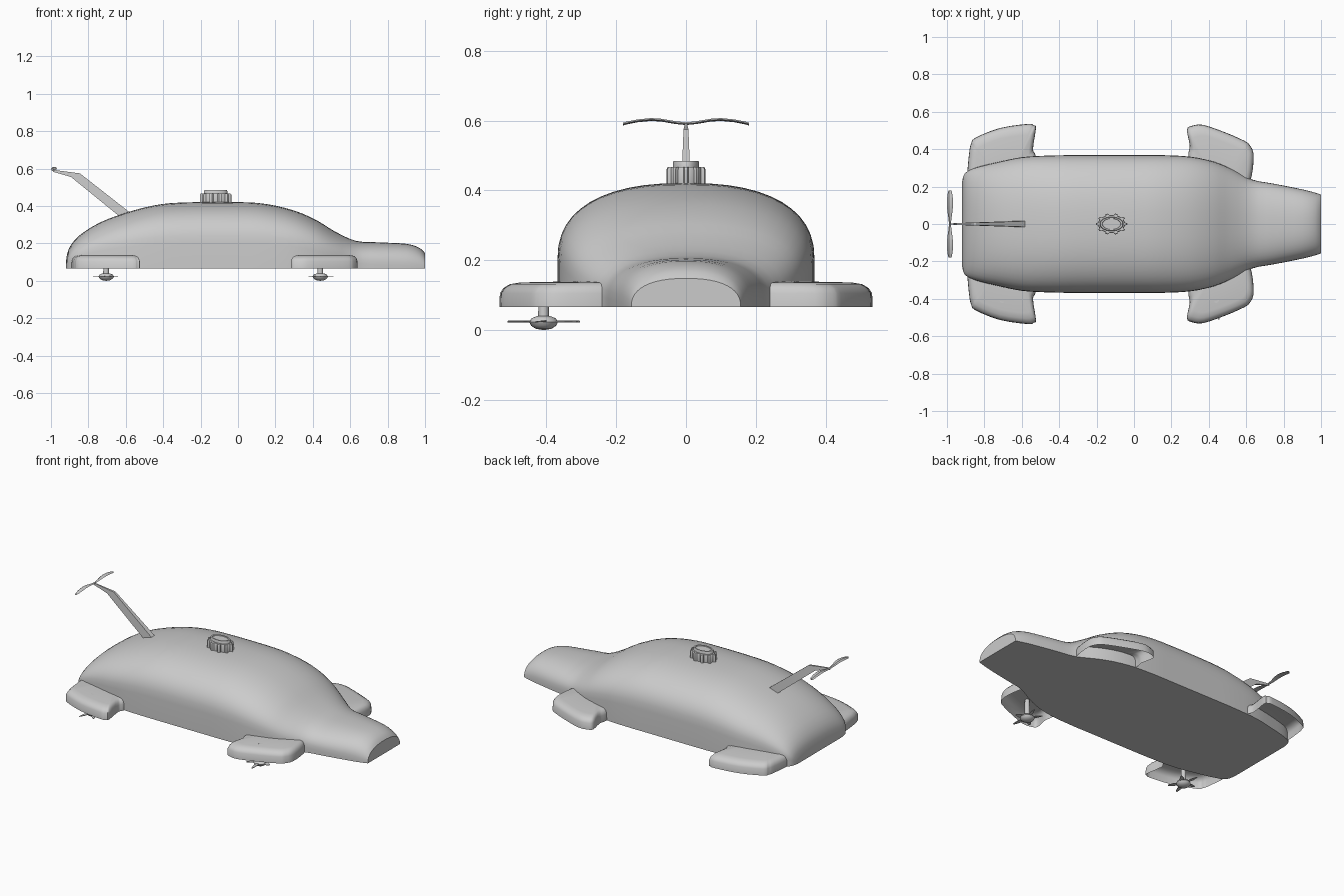
import bpy, bmesh
from math import sin, cos, pi, radians
from mathutils import Vector

if "Cube" in bpy.data.objects:
    bpy.data.objects.remove(bpy.data.objects["Cube"])

ZB = 0.065  # height of the flat underside


def make(name, verts, faces, angle=40):
    me = bpy.data.meshes.new(name)
    me.from_pydata([tuple(v) for v in verts], [], faces)
    bm = bmesh.new()
    bm.from_mesh(me)
    bmesh.ops.recalc_face_normals(bm, faces=bm.faces)
    bm.to_mesh(me)
    bm.free()
    ob = bpy.data.objects.new(name, me)
    bpy.context.collection.objects.link(ob)
    bpy.ops.object.select_all(action='DESELECT')
    ob.select_set(True)
    bpy.context.view_layer.objects.active = ob
    bpy.ops.object.shade_smooth_by_angle(angle=radians(angle))
    return ob


def loft(name, rings, caps=(True, True), angle=40):
    n = len(rings[0])
    verts = [v for r in rings for v in r]
    faces = [(a * n + i, a * n + (i + 1) % n, (a + 1) * n + (i + 1) % n, (a + 1) * n + i)
             for a in range(len(rings) - 1) for i in range(n)]
    if caps[0]:
        faces.append(tuple(range(n))[::-1])
    if caps[1]:
        faces.append(tuple(range(len(verts) - n, len(verts))))
    return make(name, verts, faces, angle)


def smooth_path(pts, steps):
    """Catmull-Rom through tuples of any length."""
    out = []
    for i in range(len(pts) - 1):
        p0, p1, p2, p3 = pts[max(i - 1, 0)], pts[i], pts[i + 1], pts[min(i + 2, len(pts) - 1)]
        for s in range(steps):
            t = s / steps
            out.append(tuple(0.5 * (2 * b + (c - a) * t + (2 * a - 5 * b + 4 * c - d) * t * t
                                    + (3 * b - a - 3 * c + d) * t ** 3)
                             for a, b, c, d in zip(p0, p1, p2, p3)))
    return out + [pts[-1]]


# Hull: x, half width, top height, fraction of upright side wall
stations = [(-0.92, 0.22, 0.10, 0.3), (-0.905, 0.27, 0.17, 0.35), (-0.85, 0.30, 0.24, 0.38),
            (-0.74, 0.328, 0.31, 0.38), (-0.6, 0.357, 0.363, 0.38), (-0.45, 0.366, 0.402, 0.38),
            (-0.3, 0.368, 0.418, 0.38), (0.0, 0.368, 0.42, 0.38), (0.15, 0.368, 0.41, 0.38),
            (0.3, 0.36, 0.375, 0.38), (0.42, 0.335, 0.323, 0.36), (0.52, 0.295, 0.262, 0.3),
            (0.63, 0.238, 0.213, 0.2), (0.75, 0.215, 0.205, 0.15), (0.9, 0.185, 0.197, 0.1),
            (0.97, 0.167, 0.175, 0.03), (1.0, 0.157, 0.147, 0.0)]
rings = []
for x, w, top, f in smooth_path(stations, 3):
    zs = ZB + f * (top - ZB)
    ring = [(x, w, ZB)]
    for i in range(25):
        a = pi * i / 24
        c, s = cos(a), sin(a)
        e = 2 / 2.4
        ring.append((x, w * (1 if c > 0 else -1) * abs(c) ** e,
                     zs + 0.0005 + (top - zs) * abs(s) ** e))
    ring.append((x, -w, ZB))
    rings.append(ring)
loft("hull", rings)

# Fenders: open-bottomed rounded shells, mirrored to both sides
front = [(0.30, 0.20), (0.29, 0.36), (0.298, 0.42), (0.283, 0.503), (0.31, 0.525), (0.37, 0.53),
         (0.487, 0.49), (0.59, 0.445), (0.62, 0.42), (0.64, 0.37), (0.63, 0.26), (0.60, 0.17)]
rear = [(-0.52, 0.20), (-0.525, 0.36), (-0.54, 0.40), (-0.524, 0.513), (-0.537, 0.528),
        (-0.567, 0.535), (-0.717, 0.513), (-0.85, 0.46), (-0.87, 0.43), (-0.88, 0.39),
        (-0.89, 0.25), (-0.86, 0.17)]
levels = [(ZB, 1.0), (0.105, 0.995), (0.12, 0.965), (0.131, 0.91), (0.136, 0.82), (0.139, 0.4)]
for label, outline in (("front", front), ("rear", rear)):
    path = smooth_path(outline, 3)
    cx = sum(p[0] for p in outline) / len(outline)
    for side, sy in (("left", 1), ("right", -1)):
        loft(f"{label}_{side}_fender",
             [[(cx + (x - cx) * k, sy * (0.2 + (y - 0.2) * k), z) for x, y in path]
              for z, k in levels], caps=(False, True))


def lathe(name, cx, cy, profile, n=24, sx=1.0, sy=1.0):
    return loft(name, [[(cx + r * sx * cos(2 * pi * i / n), cy + r * sy * sin(2 * pi * i / n), z)
                        for i in range(n)] for r, z in profile])


# Underside propellers on one side: shaft, hub and flat blades
for label, px, turn in (("rear", -0.705, 0.2), ("front", 0.44, 0.2 + pi)):
    py, pz = -0.408, 0.024
    lathe(f"{label}_propeller_shaft", px, py, [(0.016, 0.02), (0.014, 0.137)], 12)
    lathe(f"{label}_propeller_hub", px, py,
          [(0.004, 0.0), (0.022, 0.003), (0.036, 0.012), (0.041, 0.022),
           (0.035, 0.033), (0.018, 0.04)], 20)
    verts, faces = [], []
    for k in range(5):
        a = turn + pi / 2 + 2 * pi * k / 5
        d, t = Vector((cos(a), sin(a), 0)), Vector((-sin(a), cos(a), 0))
        b = len(verts)
        for r, h in ((0.02, 0.008), (0.065, 0.016), (0.105, 0.005)):
            for s in (-1, 1):
                for dz in (-0.0015, 0.0015):
                    v = d * r + t * s * h
                    verts.append((px + v.x * 0.68, py + v.y, pz + dz + s * 0.001))
        for j in (0, 4):
            q = b + j
            faces += [(q, q + 2, q + 6, q + 4), (q + 1, q + 5, q + 7, q + 3),
                      (q, q + 4, q + 5, q + 1), (q + 2, q + 3, q + 7, q + 6)]
        faces.append((b + 8, b + 10, b + 11, b + 9))
    make(f"{label}_propeller_blades", verts, faces)

# Fluted knob on the roof with a raised cap
N, teeth = 80, 10
gear = []
for i in range(N):
    k = 1.0 if (i % 8) in (0, 1, 7) else 0.86
    a = 2 * pi * i / N
    gear.append((k * cos(a), k * sin(a)))
loft("roof_knob", [[(-0.12 + 0.084 * s * x, 0.057 * s * y, z) for x, y in gear]
                   for z, s in ((0.405, 0.97), (0.415, 1), (0.46, 1), (0.467, 0.95))], angle=30)
lathe("roof_knob_cap", -0.12, 0,
      [(0.063, 0.46), (0.063, 0.48), (0.06, 0.484), (0.05, 0.484), (0.048, 0.480)],
      32, 1.0, 0.6)

# Bent tail strut: lower point, upper point, half thickness
strut = [((-0.67, 0.35), (-0.57, 0.355), 0.014), ((-0.893, 0.555), (-0.845, 0.574), 0.007),
         ((-0.99, 0.583), (-0.98, 0.592), 0.003)]
strut[0] = ((-0.635, 0.345), (-0.565, 0.355), 0.016)
loft("tail_strut", [[(a[0], -h, a[1]), (b[0], -h, b[1]), (b[0], h, b[1]), (a[0], h, a[1])]
                    for a, b, h in strut], angle=20)

# Two-lobed tail blade
half = [(0.0, 0.005, 0.595), (0.03, 0.008, 0.598), (0.07, 0.014, 0.605), (0.10, 0.016, 0.607),
        (0.14, 0.015, 0.603), (0.17, 0.011, 0.597), (0.18, 0.006, 0.594)]
span = [(-y, h, z) for y, h, z in half[:0:-1]] + half
loft("tail_blade", [[(-0.984 - h, y, z - 0.008), (-0.984 - h * 0.4, y, z),
                     (-0.984 + h * 0.5, y, z), (-0.984 + h, y, z - 0.004),
                     (-0.984, y, z - 0.007)] for y, h, z in span])
